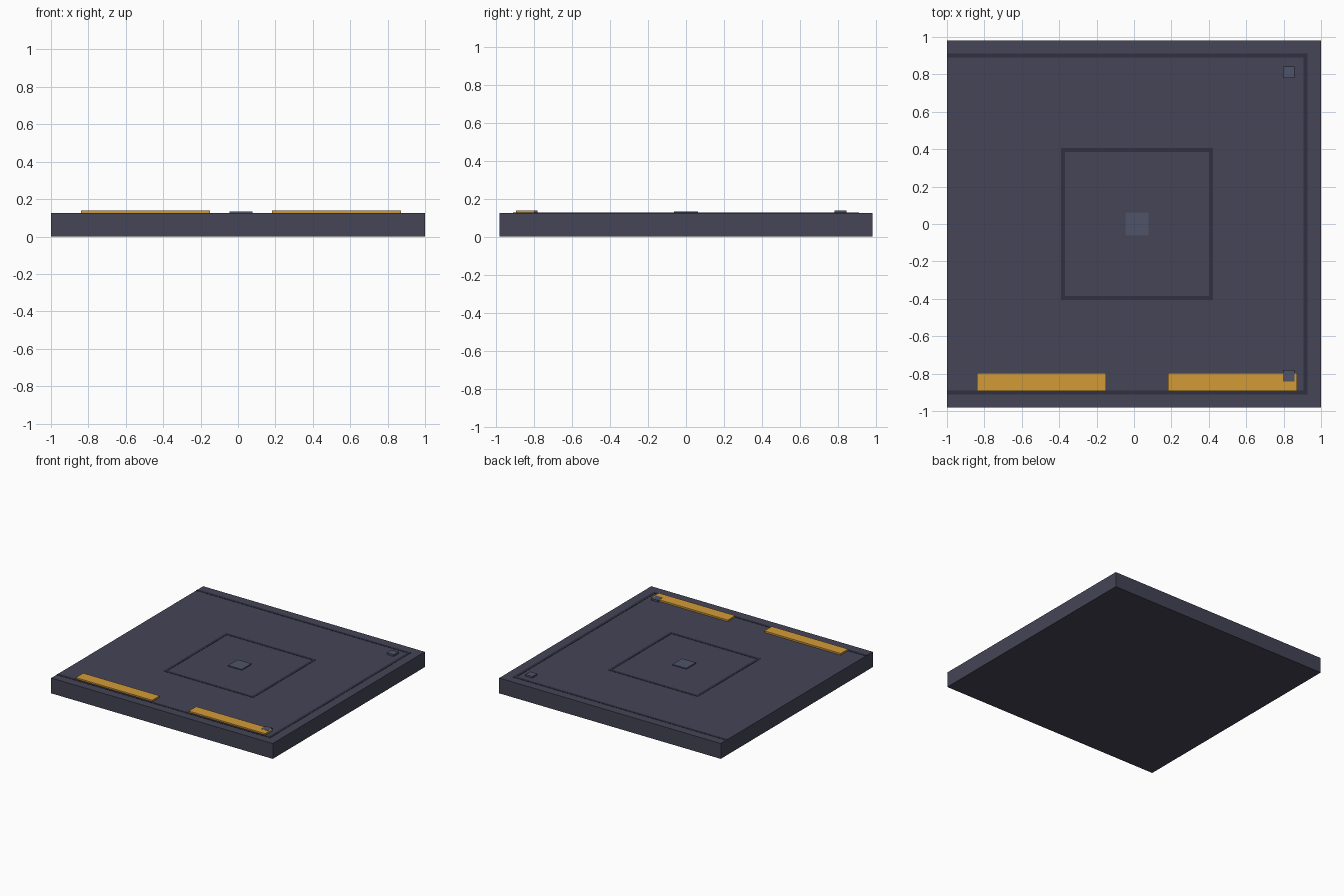
import bpy

if "Cube" in bpy.data.objects:
    bpy.data.objects.remove(bpy.data.objects["Cube"])


def material(name, rgb):
    m = bpy.data.materials.new(name)
    m.diffuse_color = (*rgb, 1)
    m.use_nodes = True
    m.node_tree.nodes["Principled BSDF"].inputs["Base Color"].default_value = m.diffuse_color
    return m


SLATE = material("slate", (0.058, 0.058, 0.092))
SEAM = material("dark_seam", (0.03, 0.03, 0.052))
PAD = material("blue_grey", (0.078, 0.088, 0.14))
AMBER = material("amber", (0.65, 0.33, 0.04))


def box(name, x0, x1, y0, y1, z0, z1, mat):
    bpy.ops.mesh.primitive_cube_add(
        size=1, location=((x0 + x1) / 2, (y0 + y1) / 2, (z0 + z1) / 2))
    o = bpy.context.object
    o.name = name
    o.scale = (x1 - x0, y1 - y0, z1 - z0)
    bpy.ops.object.transform_apply(location=False, rotation=False, scale=True)
    o.data.materials.append(mat)
    return o


CX = 0.016      # centre of the surface pattern
TOP = 0.125     # slab top
W = 0.011       # half width of a seam line
SEAM_Z = (TOP - 0.005, TOP + 0.002)

# Floor slab
box("floor_slab", -1, 1, -0.98, 0.98, 0, TOP, SLATE)

# Inner square and outer border seams
for s, side in ((-1, "front"), (1, "back")):
    y = s * 0.395
    box(f"inner_seam_{side}", CX - 0.406, CX + 0.406, y - W, y + W, *SEAM_Z, SEAM)
    y = s * 0.90
    box(f"border_seam_{side}", -1, CX + 0.911, y - W, y + W, *SEAM_Z, SEAM)
for s, side in ((-1, "left"), (1, "right")):
    x = CX + s * 0.395
    box(f"inner_seam_{side}", x - W, x + W, -0.384, 0.384, *SEAM_Z, SEAM)
x = CX + 0.90
box("border_seam_right", x - W, x + W, -0.889, 0.889, *SEAM_Z, SEAM)

# Centre plate
box("centre_plate", CX - 0.062, CX + 0.062, -0.062, 0.062, TOP - 0.005, 0.133, PAD)

# Amber warning strips along the front
for s, side in ((-1, "left"), (1, "right")):
    x = CX + s * 0.51
    box(f"warning_strip_{side}", x - 0.345, x + 0.345, -0.893, -0.797,
        TOP - 0.005, 0.138, AMBER)

# Corner studs on the right
for s, side in ((-1, "front"), (1, "back")):
    x, y = CX + 0.812, s * 0.812
    box(f"corner_stud_{side}", x - 0.031, x + 0.031, y - 0.031, y + 0.031,
        TOP - 0.005, 0.139, PAD)
